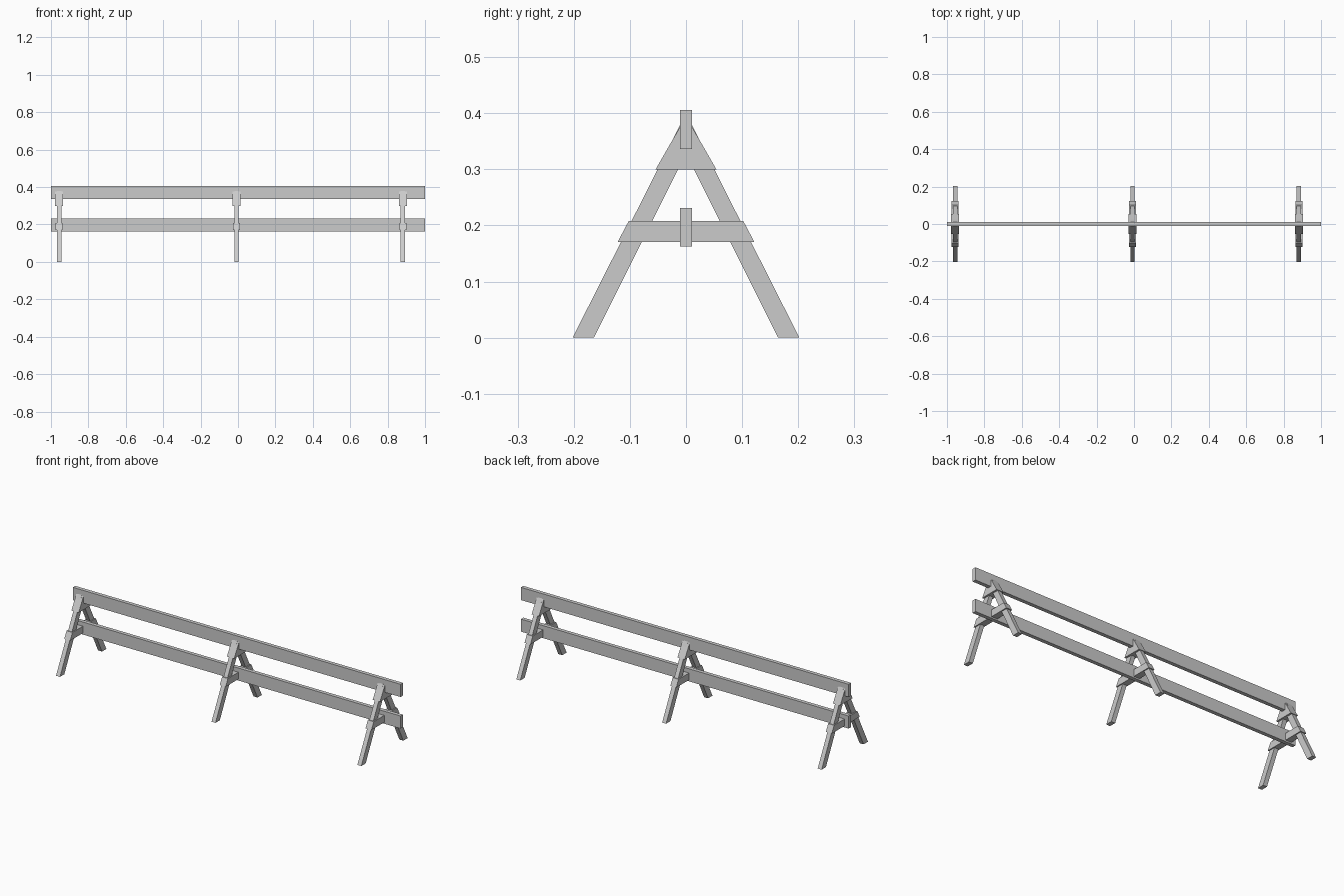
import bpy

if "Cube" in bpy.data.objects:
    bpy.data.objects.remove(bpy.data.objects["Cube"])


def prism(name, profile, x, width):
    """Extrude a (y, z) profile along x, centred on x."""
    n = len(profile)
    verts = [(x + s * width / 2, y, z) for s in (-1, 1) for y, z in profile]
    faces = [tuple(reversed(range(n))), tuple(range(n, 2 * n))]
    faces += [(i, (i + 1) % n, n + (i + 1) % n, n + i) for i in range(n)]
    mesh = bpy.data.meshes.new(name)
    mesh.from_pydata(verts, [], faces)
    mesh.update()
    obj = bpy.data.objects.new(name, mesh)
    bpy.context.collection.objects.link(obj)
    return obj


def rail(name, z0, z1, h=0.0105):
    prism(name, [(-h, z0), (h, z0), (h, z1), (-h, z1)], 0, 2.0)


# Long horizontal planks
rail("top_rail", 0.336, 0.406)
rail("lower_rail", 0.162, 0.231)

# Three A-frame trestles
LEG = [(0.164, 0), (0.202, 0), (0.009, 0.382), (0.009, 0.31)]
BRACE = [(-0.122, 0.17), (0.122, 0.17), (0.102, 0.208), (-0.102, 0.208)]
GUSSET = [(-0.054, 0.3), (0.054, 0.3), (0.0105, 0.376), (-0.0105, 0.376)]

for label, x in (("left", -0.957), ("middle", -0.008), ("right", 0.882)):
    # Splayed front and back legs
    prism(f"{label}_back_leg", LEG, x, 0.024)
    prism(f"{label}_front_leg", [(-y, z) for y, z in reversed(LEG)], x, 0.024)
    # Cross brace and top gusset
    prism(f"{label}_cross_brace", BRACE, x, 0.036)
    prism(f"{label}_gusset", GUSSET, x, 0.044)
